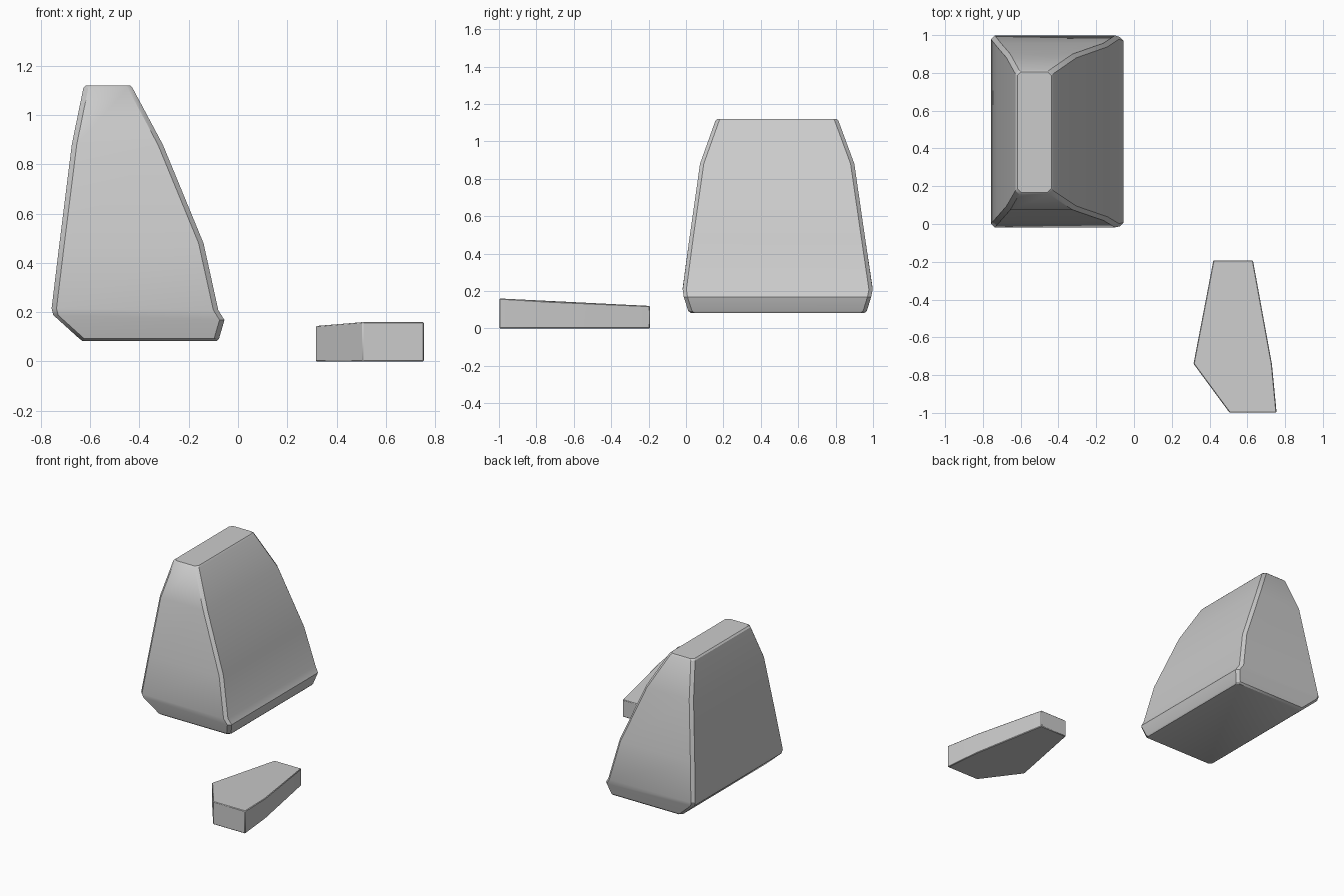
import bpy, math

if "Cube" in bpy.data.objects:
    bpy.data.objects.remove(bpy.data.objects["Cube"])


def add_mesh(name, verts, faces):
    mesh = bpy.data.meshes.new(name)
    mesh.from_pydata(verts, [], faces)
    obj = bpy.data.objects.new(name, mesh)
    bpy.context.collection.objects.link(obj)
    return obj


def loft(name, rings):
    """Skin stacked closed rings (bottom to top) and cap both ends."""
    n = len(rings[0])
    verts = [p for r in rings for p in r]
    faces = [tuple(reversed(range(n)))]
    for k in range(len(rings) - 1):
        for i in range(n):
            a, b = k * n + i, k * n + (i + 1) % n
            faces.append((a, b, b + n, a + n))
    faces.append(tuple(range(len(verts) - n, len(verts))))
    return add_mesh(name, verts, faces)


def smooth(obj, degrees):
    bpy.ops.object.select_all(action='DESELECT')
    obj.select_set(True)
    bpy.context.view_layer.objects.active = obj
    bpy.ops.object.shade_smooth_by_angle(angle=math.radians(degrees))


def cut_corner_ring(xl, zl, xr, zr, y0, y1, c=0.02):
    """Rectangle with chamfered corners, tilted from zl (left) to zr (right)."""
    outline = [(xl + c, y0), (xr - c, y0), (xr, y0 + c), (xr, y1 - c),
               (xr - c, y1), (xl + c, y1), (xl, y1 - c), (xl, y0 + c)]
    return [(x, y, zl + (zr - zl) * (x - xl) / (xr - xl)) for x, y in outline]


# Tall tapered block: left x, left z, right x, right z, front y, back y
sections = [
    (-0.632, 0.083, -0.085, 0.083, 0.025, 0.955),
    (-0.645, 0.093, -0.077, 0.093, 0.012, 0.967),
    (-0.750, 0.188, -0.055, 0.168, -0.012, 0.990),
    (-0.757, 0.215, -0.080, 0.208, -0.018, 0.998),
    (-0.725, 0.480, -0.140, 0.480, 0.018, 0.958),
    (-0.675, 0.880, -0.305, 0.880, 0.075, 0.900),
    (-0.628, 1.110, -0.428, 1.110, 0.157, 0.815),
    (-0.618, 1.120, -0.438, 1.120, 0.167, 0.805),
]
block = loft("tapered_block", [cut_corner_ring(*s) for s in sections])
smooth(block, 30)

# Low wedge slab: six-sided outline with a sloping top
outline = [(0.505, -0.998, 0.16), (0.755, -0.998, 0.16), (0.73, -0.74, 0.144),
           (0.63, -0.193, 0.12), (0.42, -0.193, 0.12), (0.315, -0.74, 0.144)]
slab = loft("low_slab", [[(x, y, 0) for x, y, z in outline], outline])
bevel = slab.modifiers.new("edge_bevel", 'BEVEL')
bevel.width = 0.004
bevel.segments = 1
bevel.limit_method = 'ANGLE'
smooth(slab, 30)
